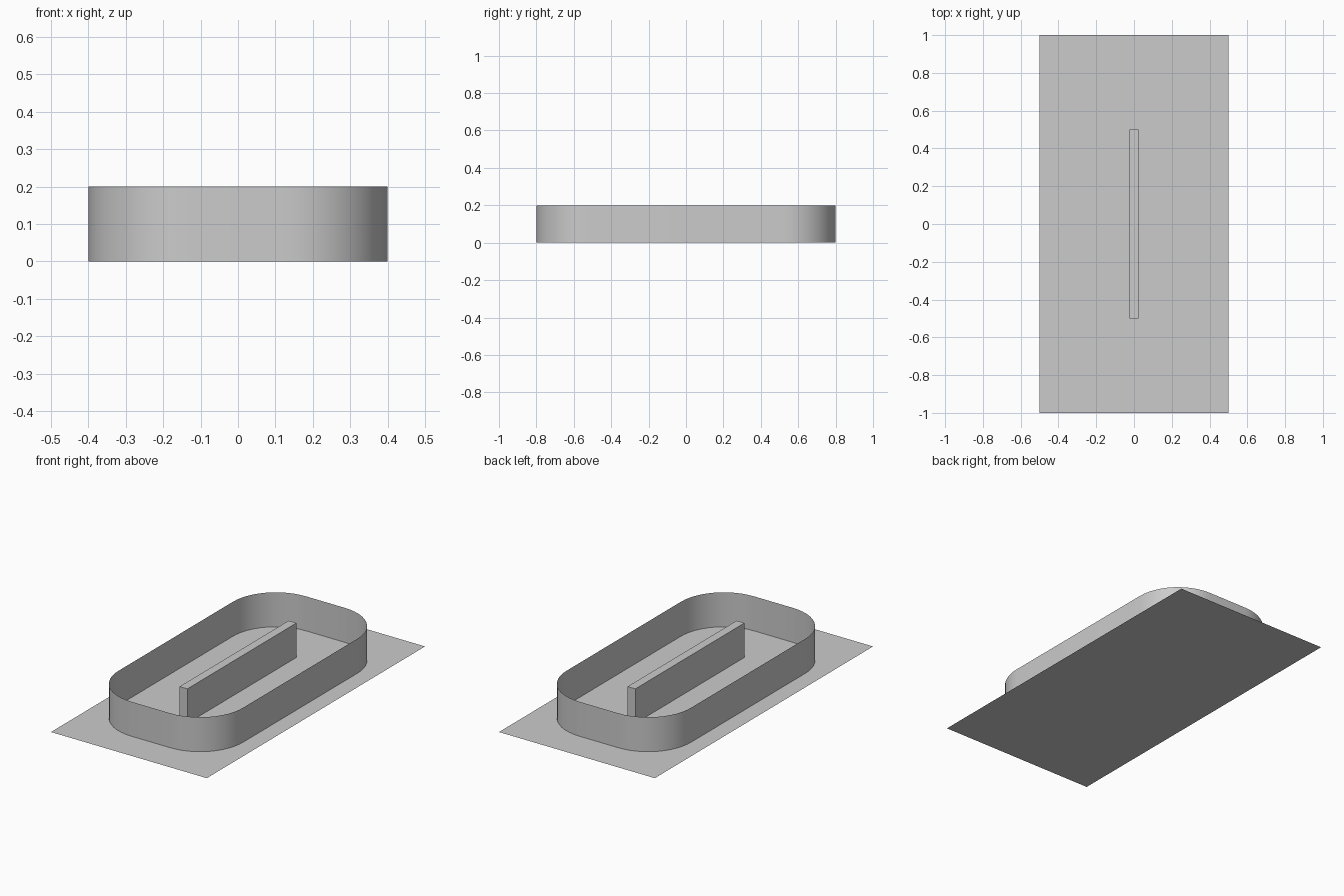
import bpy, bmesh, math

if "Cube" in bpy.data.objects:
    bpy.data.objects.remove(bpy.data.objects["Cube"])

HEIGHT = 0.2


def make_object(name, bm):
    mesh = bpy.data.meshes.new(name)
    bm.to_mesh(mesh)
    bm.free()
    obj = bpy.data.objects.new(name, mesh)
    bpy.context.collection.objects.link(obj)
    return obj


def rounded_rectangle(hx, hy, r, steps):
    """Counter-clockwise outline, one quarter arc per corner."""
    points = []
    for i, (sx, sy) in enumerate([(1, 1), (-1, 1), (-1, -1), (1, -1)]):
        for k in range(steps + 1):
            a = math.pi / 2 * (i + k / steps)
            points.append((sx * (hx - r) + r * math.cos(a),
                           sy * (hy - r) + r * math.sin(a)))
    return points


# Floor: a single thin sheet
bm = bmesh.new()
bm.faces.new([bm.verts.new((x, y, 0)) for x, y in
              [(-0.5, -1), (0.5, -1), (0.5, 1), (-0.5, 1)]])
make_object("floor", bm)

# Outer wall: open sheet following a rounded rectangle
bm = bmesh.new()
outline = rounded_rectangle(0.4, 0.8, 0.275, 12)
low = [bm.verts.new((x, y, 0)) for x, y in outline]
high = [bm.verts.new((x, y, HEIGHT)) for x, y in outline]
for i in range(len(outline)):
    j = (i + 1) % len(outline)
    face = bm.faces.new((low[i], low[j], high[j], high[i]))
    face.smooth = True
make_object("outer_wall", bm)

# Central divider: long narrow block
bm = bmesh.new()
bmesh.ops.create_cube(bm, size=1)
bmesh.ops.scale(bm, vec=(0.05, 1.0, HEIGHT), verts=bm.verts)
bmesh.ops.translate(bm, vec=(0, 0, HEIGHT / 2), verts=bm.verts)
make_object("central_divider", bm)
